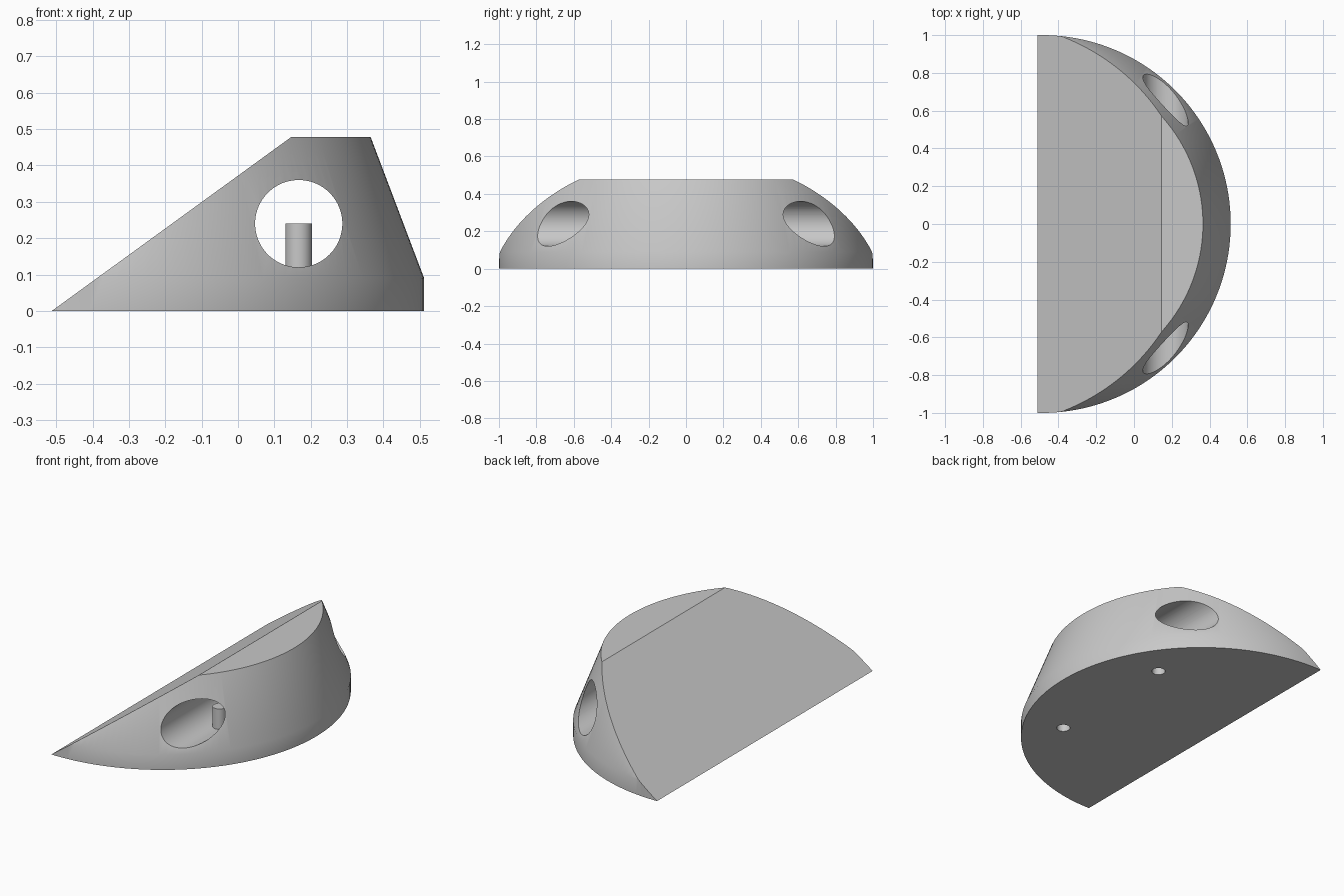
import bpy, bmesh, math
from mathutils import Matrix, Vector

cube = bpy.data.objects.get("Cube")
if cube:
    bpy.data.objects.remove(cube, do_unlink=True)

CENTRE_X = -0.488            # axis of the round wall
TIP_X, RIDGE_X = -0.512, 0.146
RIM_Z, TOP_Z = 0.09, 0.478
BORE_X, BORE_Z, BORE_R = 0.167, 0.24, 0.12
POST_R, POST_Y = 0.037, 0.41

grey = bpy.data.materials.new("light grey")
grey.use_nodes = True
colour = (0.58, 0.58, 0.58, 1)
grey.diffuse_color = colour
grey.node_tree.nodes["Principled BSDF"].inputs["Base Color"].default_value = colour


def make_object(name, bm):
    bmesh.ops.recalc_face_normals(bm, faces=bm.faces)
    mesh = bpy.data.meshes.new(name)
    bm.to_mesh(mesh)
    bm.free()
    mesh.materials.append(grey)
    obj = bpy.data.objects.new(name, mesh)
    bpy.context.collection.objects.link(obj)
    return obj


def cylinder(name, radius, depth, matrix, segments):
    bm = bmesh.new()
    bmesh.ops.create_cone(bm, cap_ends=True, segments=segments, radius1=radius,
                          radius2=radius, depth=depth, matrix=matrix)
    return make_object(name, bm)


def select_only(obj):
    bpy.ops.object.select_all(action='DESELECT')
    obj.select_set(True)
    bpy.context.view_layer.objects.active = obj


def smooth(obj):
    select_only(obj)
    bpy.ops.object.shade_smooth_by_angle(angle=math.radians(30))


def cut(obj, cutter):
    cutter.hide_render = True
    mod = obj.modifiers.new("cut", 'BOOLEAN')
    mod.operation, mod.solver, mod.object = 'DIFFERENCE', 'EXACT', cutter
    select_only(obj)
    bpy.ops.object.modifier_apply(modifier=mod.name)
    bpy.data.objects.remove(cutter, do_unlink=True)


# Wedge body: upright rim and tapered wall, sliced by the slanted face
bm = bmesh.new()
rings = []
for radius, z in ((1, 0), (1, RIM_Z), (0.853, TOP_Z)):
    ring = bmesh.ops.create_circle(bm, segments=160, radius=radius,
                                   matrix=Matrix.Translation((CENTRE_X, 0, z)))
    rings.append(ring["verts"])
for low, high in zip(rings, rings[1:]):
    for i in range(len(low)):
        j = (i + 1) % len(low)
        bm.faces.new((low[i], low[j], high[j], high[i]))
bm.faces.new(rings[0])
bm.faces.new(rings[-1])
slant_normal = Vector((-TOP_Z, 0, RIDGE_X - TIP_X))
sliced = bmesh.ops.bisect_plane(bm, geom=bm.verts[:] + bm.edges[:] + bm.faces[:],
                                plane_co=(TIP_X, 0, 0), plane_no=slant_normal,
                                clear_outer=True)
edges = [e for e in sliced["geom_cut"] if isinstance(e, bmesh.types.BMEdge)]
bmesh.ops.contextual_create(bm, geom=edges)
body = make_object("wedge_body", bm)

# Bore running through from front to back
cut(body, cylinder("bore_cutter", BORE_R, 2.4,
                   Matrix.Translation((BORE_X, 0, BORE_Z)) @ Matrix.Rotation(math.pi / 2, 4, 'X'), 96))

# Peg sockets from the underside, each continuing as a hollow capped post in the bore
for side, y in (("front", -POST_Y), ("back", POST_Y)):
    cut(body, cylinder("socket_cutter", POST_R, 0.4, Matrix.Translation((BORE_X, y, 0)), 32))
    floor = BORE_Z - BORE_R
    post = cylinder(side + "_post", POST_R, BORE_Z - floor,
                    Matrix.Translation((BORE_X, y, (BORE_Z + floor) / 2)), 32)
    bm = bmesh.new()
    bm.from_mesh(post.data)
    bottom = [f for f in bm.faces if f.normal.z < -0.9]
    bmesh.ops.delete(bm, geom=bottom, context='FACES_ONLY')
    bm.to_mesh(post.data)
    bm.free()
    smooth(post)

smooth(body)
